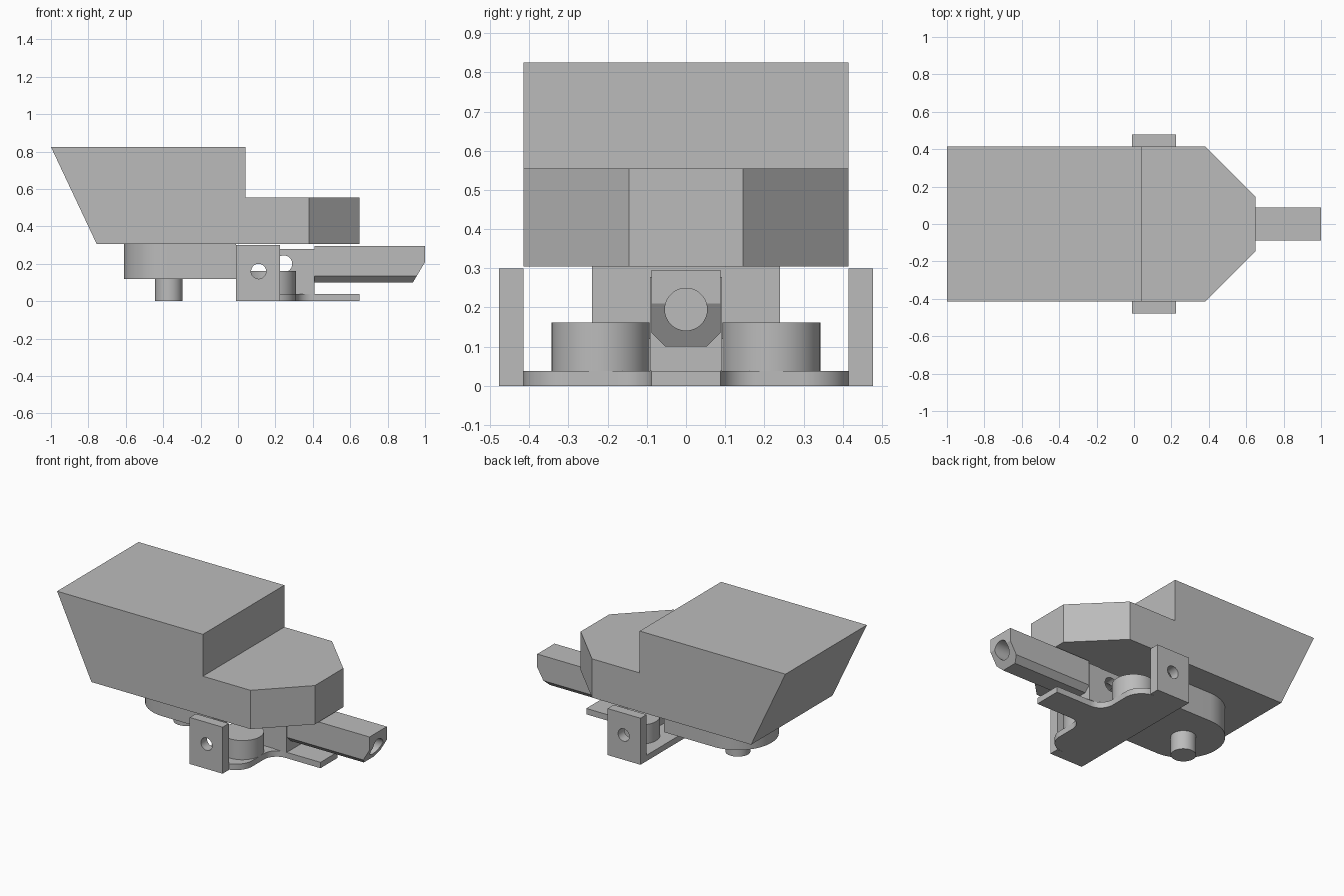
import bpy, bmesh
from math import sin, cos, pi, radians
from mathutils import Vector

old = bpy.data.objects.get("Cube")
if old:
    bpy.data.objects.remove(old, do_unlink=True)

grey = bpy.data.materials.new("plain_grey")
grey.use_nodes = True
grey.diffuse_color = (0.5, 0.5, 0.5, 1)
grey.node_tree.nodes["Principled BSDF"].inputs["Base Color"].default_value = (0.5, 0.5, 0.5, 1)


def arc(cx, cy, r, start, end, n=16):
    """Points along a circular arc, angles in degrees."""
    angles = [radians(start + (end - start) * i / n) for i in range(n + 1)]
    return [(cx + r * cos(a), cy + r * sin(a)) for a in angles]


def prism(name, outline, axis, lo, hi, cuts=()):
    """Extrude an outline along an axis, then slice off what lies beyond each cut plane."""
    place = {"x": lambda u, v, w: (w, u, v),
             "y": lambda u, v, w: (u, w, v),
             "z": lambda u, v, w: (u, v, w)}[axis]
    bm = bmesh.new()
    face = bm.faces.new([bm.verts.new(place(u, v, lo)) for u, v in outline])
    moved = bmesh.ops.extrude_face_region(bm, geom=[face])["geom"]
    bmesh.ops.translate(bm, vec=Vector(place(0, 0, hi - lo)),
                        verts=[g for g in moved if isinstance(g, bmesh.types.BMVert)])
    for point, normal in cuts:
        bmesh.ops.bisect_plane(bm, geom=bm.verts[:] + bm.edges[:] + bm.faces[:],
                               plane_co=point, plane_no=normal, clear_outer=True)
        bmesh.ops.holes_fill(bm, edges=[e for e in bm.edges if e.is_boundary])
    bmesh.ops.recalc_face_normals(bm, faces=bm.faces[:])
    mesh = bpy.data.meshes.new(name)
    bm.to_mesh(mesh)
    bm.free()
    mesh.materials.append(grey)
    ob = bpy.data.objects.new(name, mesh)
    bpy.context.collection.objects.link(ob)
    return ob


def rect(u0, u1, v0, v1):
    return [(u0, v0), (u1, v0), (u1, v1), (u0, v1)]


def disc(cx, cy, r, n=48):
    return arc(cx, cy, r, 0, 360, n)[:-1]


def activate(ob):
    bpy.ops.object.select_all(action="DESELECT")
    ob.select_set(True)
    bpy.context.view_layer.objects.active = ob


def drill(ob, outline, axis, lo, hi):
    """Cut a hole through a part."""
    cutter = prism("hole_cutter", outline, axis, lo, hi)
    cutter.hide_render = True
    mod = ob.modifiers.new("hole", "BOOLEAN")
    mod.operation, mod.solver, mod.object = "DIFFERENCE", "EXACT", cutter
    activate(ob)
    bpy.ops.object.modifier_apply(modifier=mod.name)
    bpy.data.objects.remove(cutter, do_unlink=True)


parts = []

# Main housing: stepped side profile with two clipped front corners
profile = [(-1, 0.825), (-0.755, 0.305), (0.65, 0.305), (0.65, 0.555), (0.04, 0.555), (0.04, 0.825)]
parts.append(prism("housing", profile, "y", -0.415, 0.415,
                   [((0.38, s * 0.415, 0), (1, s, 0)) for s in (-1, 1)]))

# Rounded drive box and its shaft under the housing
box = arc(-0.37, 0, 0.24, 90, 270, 32) + [(-0.01, -0.24), (-0.01, 0.24)]
parts.append(prism("drive_box", box, "z", 0.12, 0.305))
parts.append(prism("drive_shaft", disc(-0.37, 0, 0.073), "z", 0, 0.12))

# Base plate: rounded shoulders flowing into a narrow tongue
half = [(0.65, 0.088)] + arc(0.4, 0.178, 0.09, 270, 180) + arc(0.19, 0.295, 0.12, 0, 90) + [(-0.01, 0.415)]
plate = half + [(x, -y) for x, y in reversed(half)]
parts.append(prism("base_plate", plate, "z", 0, 0.038))

# Side brackets and feed rollers
for side, s in (("left", 1), ("right", -1)):
    lo, hi = sorted((s * 0.415, s * 0.478))
    bracket = prism(side + "_bracket", rect(-0.01, 0.225, 0, 0.3), "y", lo, hi)
    drill(bracket, disc(0.11, 0.16, 0.04), "y", lo - 0.05, hi + 0.05)
    parts.append(bracket)
    parts.append(prism(side + "_roller", disc(0.185, s * 0.218, 0.125), "z", 0.038, 0.162))

# Guide block between the rollers, with a cross hole and a bore
guide = prism("guide_block", rect(0.16, 0.33, 0.038, 0.278), "y", -0.088, 0.088)
drill(guide, disc(0.245, 0.2, 0.045), "y", -0.2, 0.2)
mount = prism("barrel_mount", rect(0.33, 0.41, 0.038, 0.278), "y", -0.092, 0.092)

# Barrel: clipped lower corners and a slanted nose
section = [(-0.088, 0.295), (-0.088, 0.135), (-0.053, 0.1), (0.053, 0.1), (0.088, 0.135), (0.088, 0.295)]
barrel = prism("barrel", section, "x", 0.41, 1.0, [((1, 0, 0.21), (0.11, 0, -0.065))])
for ob in (guide, mount, barrel):
    drill(ob, disc(0, 0.195, 0.054), "x", 0.1, 1.1)
    parts.append(ob)

# Smooth round walls, keep edges sharp
for ob in parts:
    activate(ob)
    bpy.ops.object.shade_smooth_by_angle(angle=radians(30))
